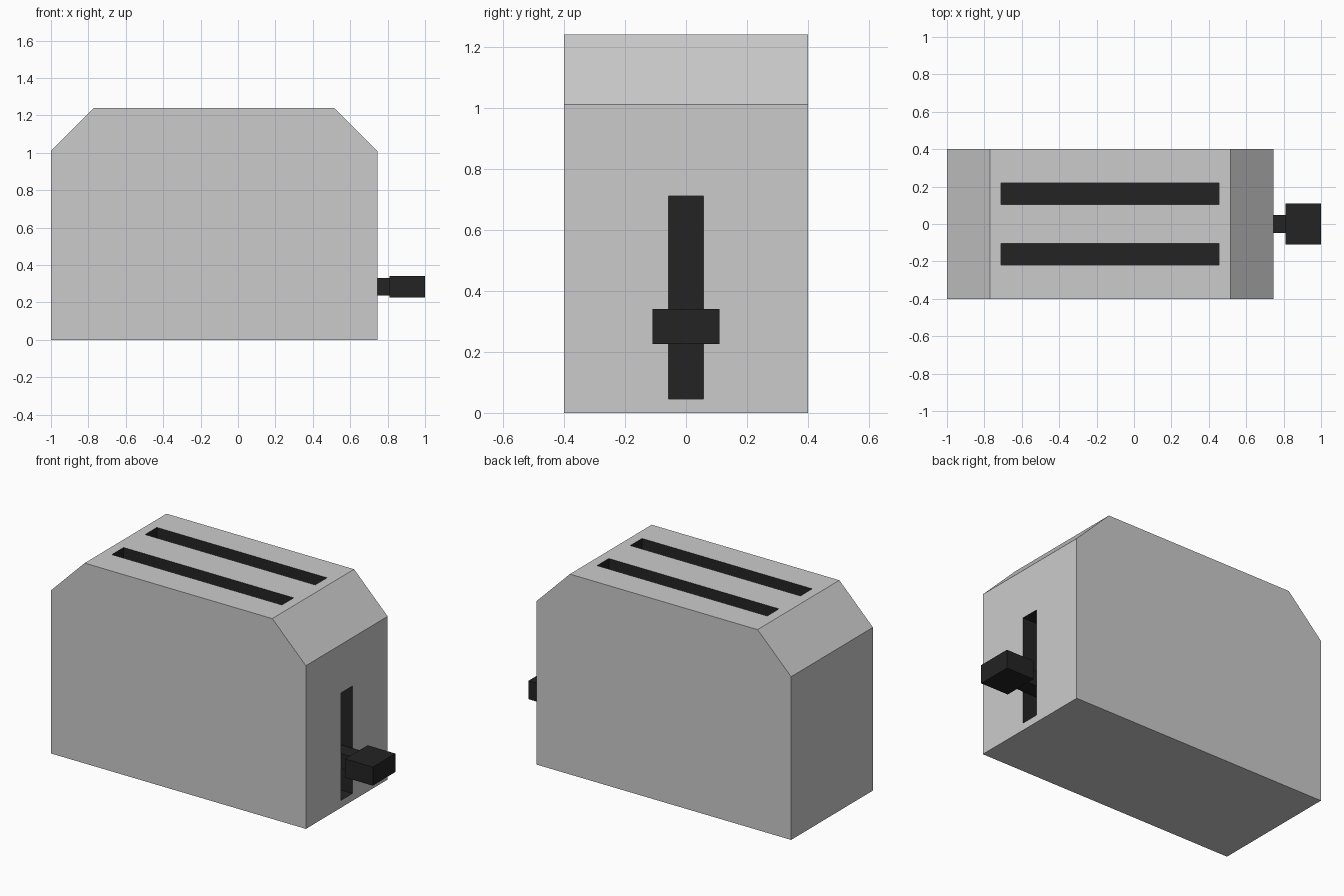
import bpy

if "Cube" in bpy.data.objects:
    bpy.data.objects.remove(bpy.data.objects["Cube"])


def material(name, v):
    m = bpy.data.materials.new(name)
    m.diffuse_color = (v, v, v, 1)
    m.use_nodes = True
    m.node_tree.nodes["Principled BSDF"].inputs["Base Color"].default_value = m.diffuse_color
    return m


steel = material("brushed_grey", 0.6)
black = material("black_plastic", 0.017)


def prism(name, profile, y0, y1, mats, index=0):
    """Extrude an XZ profile (counter-clockwise from the front) along y."""
    n = len(profile)
    verts = [(x, y, z) for y in (y0, y1) for x, z in profile]
    faces = [tuple(range(n)), tuple(reversed(range(n, 2 * n)))]
    faces += [(i, i + n, (i + 1) % n + n, (i + 1) % n) for i in range(n)]
    mesh = bpy.data.meshes.new(name)
    mesh.from_pydata(verts, [], faces)
    for m in mats:
        mesh.materials.append(m)
    for p in mesh.polygons:
        p.material_index = index
    obj = bpy.data.objects.new(name, mesh)
    bpy.context.collection.objects.link(obj)
    return obj


def box(name, x0, x1, y0, y1, z0, z1, mats, index=0):
    return prism(name, [(x0, z0), (x1, z0), (x1, z1), (x0, z1)], y0, y1, mats, index)


def cut(target, cutter):
    """Carve the cutter out of the target, keeping the cutter's dark walls."""
    cutter.hide_render = True
    mod = target.modifiers.new("slot", 'BOOLEAN')
    mod.operation = 'DIFFERENCE'
    mod.solver = 'EXACT'
    mod.object = cutter
    bpy.context.view_layer.objects.active = target
    bpy.ops.object.modifier_apply(modifier=mod.name)
    bpy.data.objects.remove(cutter)


# Body with chamfered shoulders
body = prism("toaster_body",
             [(-1, 0), (0.745, 0), (0.745, 1.01), (0.515, 1.24), (-0.77, 1.24), (-1, 1.01)],
             -0.4, 0.4, [steel, black])

# Two bread slots in the top
for s in (-1, 1):
    y0, y1 = sorted((s * 0.105, s * 0.22))
    cut(body, box("bread_slot_cutter", -0.71, 0.455, y0, y1, 0.3, 1.4, [steel, black], 1))

# Lever track in the right side
cut(body, box("lever_track_cutter", 0.55, 0.9, -0.057, 0.057, 0.045, 0.71, [steel, black], 1))

# Lever: stalk reaching into the track, and handle
box("lever_stalk", 0.55, 0.81, -0.048, 0.048, 0.237, 0.33, [black])
box("lever_handle", 0.81, 1.0, -0.11, 0.11, 0.225, 0.34, [black])
